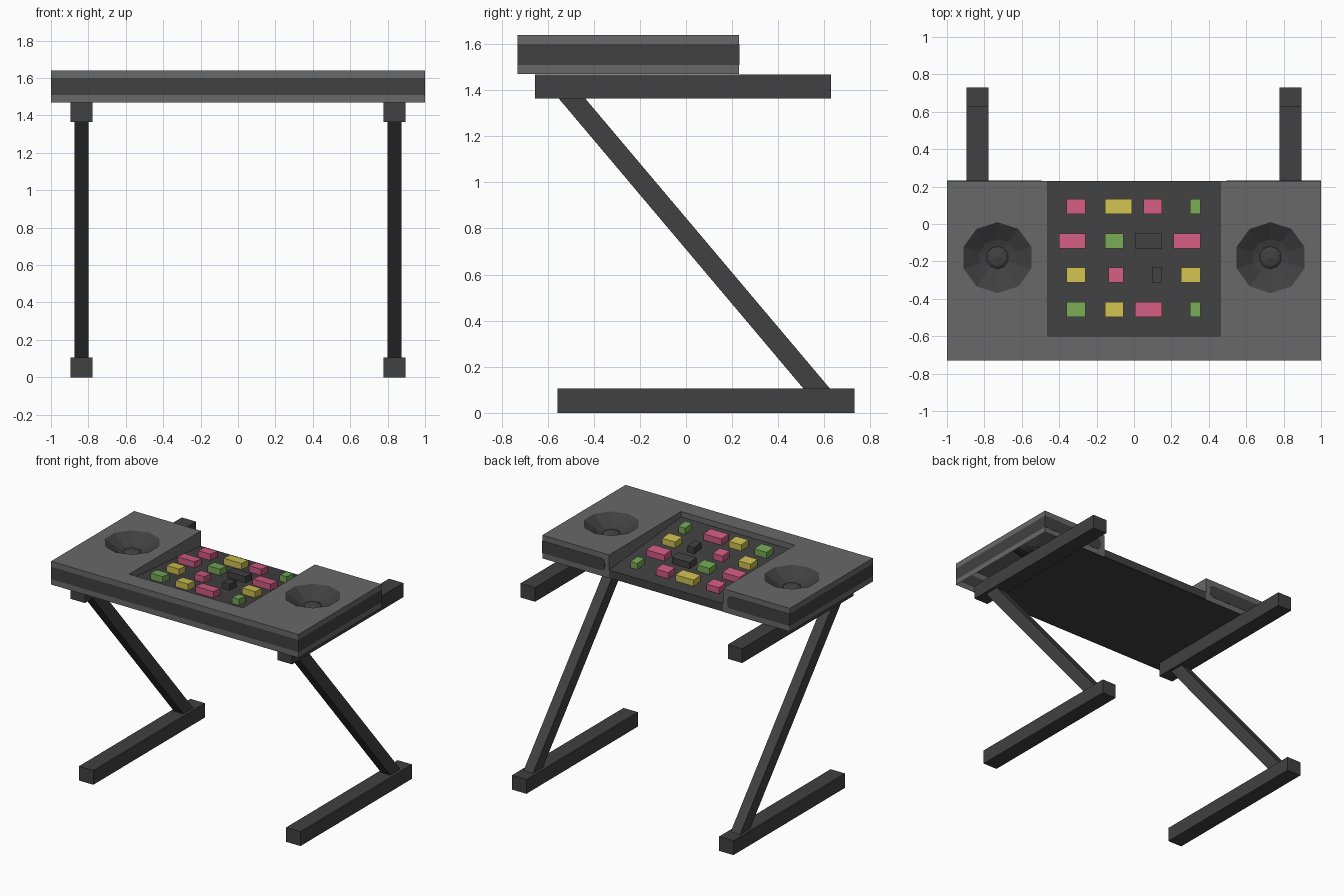
import bpy, bmesh, math
from mathutils import Vector

if "Cube" in bpy.data.objects:
    bpy.data.objects.remove(bpy.data.objects["Cube"])


def material(name, rgb):
    m = bpy.data.materials.new(name)
    m.diffuse_color = (*rgb, 1)
    m.use_nodes = True
    m.node_tree.nodes["Principled BSDF"].inputs["Base Color"].default_value = m.diffuse_color
    return m


GREY = material("mid grey", (0.14, 0.14, 0.14))
DARK = material("dark grey", (0.052, 0.052, 0.052))
PINK = material("pink", (0.63, 0.105, 0.22))
YELLOW = material("yellow", (0.61, 0.52, 0.08))
GREEN = material("green", (0.18, 0.39, 0.09))


def finish(name, bm, *mats):
    me = bpy.data.meshes.new(name)
    bm.to_mesh(me)
    bm.free()
    for m in mats:
        me.materials.append(m)
    ob = bpy.data.objects.new(name, me)
    bpy.context.collection.objects.link(ob)
    return ob


def extrude(name, profile, offset, mat):
    """Solid made by sweeping a closed 3D polygon along an offset."""
    bm = bmesh.new()
    face = bm.faces.new([bm.verts.new(p) for p in profile])
    new = bmesh.ops.extrude_face_region(bm, geom=[face], use_keep_orig=True)["geom"]
    bmesh.ops.translate(bm, vec=Vector(offset),
                        verts=[g for g in new if isinstance(g, bmesh.types.BMVert)])
    bmesh.ops.recalc_face_normals(bm, faces=bm.faces)
    return finish(name, bm, mat)


def side_profile(name, yz, x0, x1, mat):
    return extrude(name, [(x0, y, z) for y, z in yz], (x1 - x0, 0, 0), mat)


def rect(y0, y1, z0, z1):
    return [(y0, z0), (y1, z0), (y1, z1), (y0, z1)]


# Body sizes
FRONT, BACK, PANEL_FRONT, PANEL_X = -0.73, 0.23, -0.60, 0.46
LEVELS = (1.47, 1.51, 1.60, 1.64)


def floor_z(y):
    return 1.60 - 0.085 * (y - PANEL_FRONT)


# Hollow U-shaped shell with a dark band and two sunken speakers
bm = bmesh.new()
outline = [(-1, FRONT), (1, FRONT), (1, BACK), (PANEL_X, BACK), (PANEL_X, PANEL_FRONT),
           (-PANEL_X, PANEL_FRONT), (-PANEL_X, BACK), (-1, BACK)]
loops = [[bm.verts.new((x, y, z)) for x, y in outline] for z in LEVELS]
n = len(outline)
for k in range(3):
    for i in range(n):
        j = (i + 1) % n
        f = bm.faces.new((loops[k][i], loops[k][j], loops[k + 1][j], loops[k + 1][i]))
        f.material_index = 1 if k == 1 and i in (0, 1, 7) else 0
top = loops[3]
rim_edges = [bm.edges.get((top[i], top[(i + 1) % n])) for i in range(n)]
SIDES = 10
for cx in (-0.73, 0.73):
    rings = []
    for r, z in ((0.19, 1.64), (0.10, 1.585), (0.06, 1.572), (0.045, 1.582)):
        rings.append([bm.verts.new((cx + r * math.sin(2 * math.pi * a / SIDES),
                                    -0.18 + r * math.cos(2 * math.pi * a / SIDES), z))
                      for a in range(SIDES)])
    tip = bm.verts.new((cx, -0.18, 1.59))
    for a in range(SIDES):
        b = (a + 1) % SIDES
        for lo, hi in zip(rings, rings[1:]):
            bm.faces.new((lo[a], lo[b], hi[b], hi[a])).material_index = 1
        bm.faces.new((rings[-1][a], rings[-1][b], tip)).material_index = 1
        rim_edges.append(bm.edges.get((rings[0][a], rings[0][b])))
bmesh.ops.triangle_fill(bm, edges=rim_edges, use_beauty=True, use_dissolve=False)
bmesh.ops.recalc_face_normals(bm, faces=bm.faces)
bm.faces.ensure_lookup_table()
if bm.faces[0].normal.y > 0:
    bmesh.ops.reverse_faces(bm, faces=bm.faces)
finish("body_shell", bm, GREY, DARK)

# Rounded dark inlays on the back of each speaker block
for s, side in ((1, "right"), (-1, "left")):
    pts = [(1, 1.51), (1, 1.60)]
    for cz, start in ((1.57, 90), (1.54, 180)):
        for a in (0, 30, 60, 90):
            t = math.radians(start + a)
            pts.append((0.525 + 0.03 * math.cos(t), cz + 0.03 * math.sin(t)))
    extrude("back_inlay_" + side, [(s * x, BACK - 0.002, z) for x, z in pts],
            (0, 0.004, 0), DARK)

# Sloping pad panel and underside board
side_profile("pad_panel", [(PANEL_FRONT, 1.472), (BACK, 1.472), (BACK, floor_z(BACK)),
                           (PANEL_FRONT, floor_z(PANEL_FRONT))], -PANEL_X, PANEL_X, DARK)
side_profile("bottom_board", rect(FRONT + 0.004, BACK - 0.004, 1.47, 1.478), -0.84, 0.84, DARK)

# Pads: centre y of each row, then colour and x range
rows = [
    (0.093, [(PINK, -.36, -.26), (YELLOW, -.155, -.01), (PINK, .05, .15), (GREEN, .30, .355)]),
    (-0.09, [(PINK, -.40, -.26), (GREEN, -.155, -.055), (DARK, .005, .15), (PINK, .21, .355)]),
    (-0.272, [(YELLOW, -.36, -.26), (PINK, -.135, -.055), (DARK, .095, .15), (YELLOW, .25, .355)]),
    (-0.458, [(GREEN, -.36, -.26), (YELLOW, -.155, -.055), (PINK, .005, .15), (GREEN, .30, .355)]),
]
for r, (y, pads) in enumerate(rows):
    y0, y1 = y - 0.04, y + 0.04
    for c, (mat, x0, x1) in enumerate(pads):
        side_profile(f"pad_{r}_{c}", [(y0, floor_z(y0) - 0.005), (y1, floor_z(y1) - 0.005),
                                      (y1, floor_z(y1) + 0.045), (y0, floor_z(y0) + 0.045)],
                     x0, x1, mat)

# Z-shaped stand on each side
for s, side in ((1, "right"), (-1, "left")):
    cx = s * 0.837
    side_profile("top_rail_" + side, rect(-0.655, 0.63, 1.365, 1.469), cx - 0.058, cx + 0.058, DARK)
    side_profile("foot_" + side, rect(-0.557, 0.73, 0, 0.105), cx - 0.058, cx + 0.058, DARK)
    side_profile("slanted_leg_" + side, [(0.51, 0.105), (0.625, 0.105), (-0.438, 1.365),
                                         (-0.553, 1.365)], cx - 0.038, cx + 0.038, DARK)
